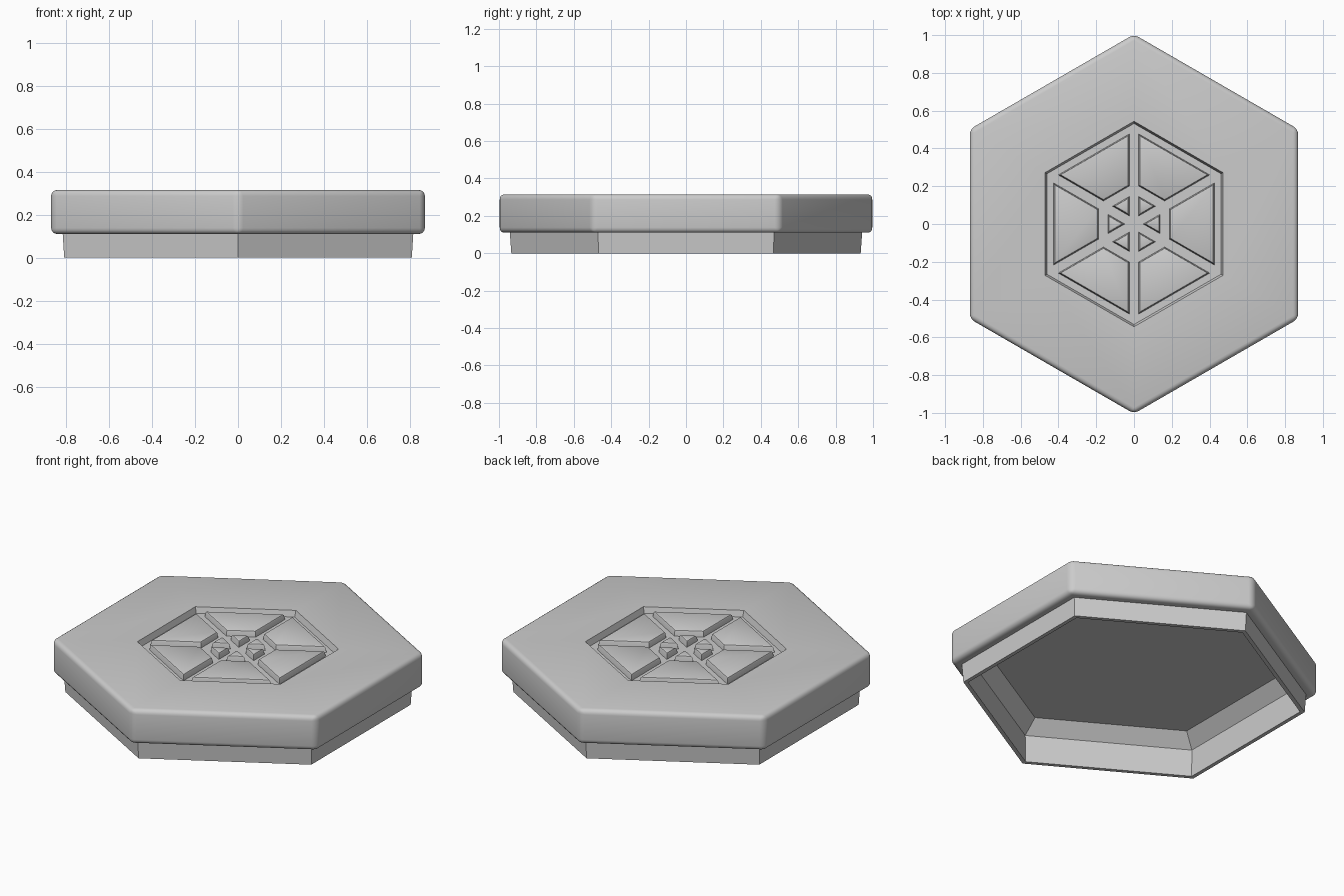
import bpy, bmesh, math
from mathutils import Matrix, Vector

cube = bpy.data.objects.get("Cube")
if cube:
    bpy.data.objects.remove(cube, do_unlink=True)

GREY = (0.6, 0.6, 0.6, 1.0)
grey = bpy.data.materials.new("plain grey")
grey.use_nodes = True
grey.diffuse_color = GREY
grey.node_tree.nodes["Principled BSDF"].inputs["Base Color"].default_value = GREY

TOP, FLOOR = 0.315, 0.28      # lid surface and floor of the sunken emblem
SPOKE = 0.024                 # half width of the grooves between emblem pieces
TAN30 = math.tan(math.radians(30))


def finish(bm, name):
    bmesh.ops.recalc_face_normals(bm, faces=bm.faces)
    mesh = bpy.data.meshes.new(name)
    bm.to_mesh(mesh)
    bm.free()
    mesh.materials.append(grey)
    obj = bpy.data.objects.new(name, mesh)
    bpy.context.collection.objects.link(obj)
    bpy.ops.object.select_all(action='DESELECT')
    obj.select_set(True)
    bpy.context.view_layer.objects.active = obj
    bpy.ops.object.shade_smooth_by_angle(angle=math.radians(32))
    return obj


def loft(bm, rings):
    """Skin a stack of equal point loops and close both ends."""
    loops = [[bm.verts.new(p) for p in ring] for ring in rings]
    for a, b in zip(loops, loops[1:]):
        for i in range(len(a)):
            j = (i + 1) % len(a)
            bm.faces.new((a[i], a[j], b[j], b[i]))
    bm.faces.new(loops[0])
    bm.faces.new(loops[-1])
    return loops


def hexagon(radius, z):
    return [Vector((radius * math.cos(a), radius * math.sin(a), z))
            for a in (math.radians(30 + 60 * k) for k in range(6))]


# Lid: sunken emblem, wide rim, fitted skirt and hollow underside in one shell
profile = [(0.532, FLOOR), (0.544, TOP), (1.004, TOP), (1.004, 0.11),
           (0.942, 0.11), (0.934, 0), (0.908, 0), (0.912, 0.165), (0.83, 0.24)]
bm = bmesh.new()
loops = loft(bm, [hexagon(r, z) for r, z in profile])
rim = set(loops[2] + loops[3])
bmesh.ops.bevel(bm, geom=[e for e in bm.edges if set(e.verts) <= rim],
                offset=0.028, segments=4, profile=0.5, affect='EDGES')
finish(bm, "lid")


def wedge(inner, outer, shrink, z):
    """Slice of a hexagon sector between two distances from the middle."""
    gap = (SPOKE + shrink) / math.cos(math.radians(30))
    inner, outer = max(inner + shrink, gap / TAN30 + 0.001), outer - shrink
    low, high = inner * TAN30 - gap, outer * TAN30 - gap
    return [Vector(p) for p in ((inner, -low, z), (outer, -high, z),
                                (outer, high, z), (inner, low, z))]


# Emblem pieces: six outer panels and six small inner triangles
for name, inner, outer in (("emblem_panels", 0.186, 0.426),
                           ("emblem_triangles", 0, 0.139)):
    bm = bmesh.new()
    for k in range(6):
        turn = Matrix.Rotation(math.radians(60 * k), 3, 'Z')
        rings = [wedge(inner, outer, s, z) for s, z in
                 ((0, FLOOR - 0.005), (0.004, TOP - 0.009),
                  (0.007, TOP - 0.003), (0.013, TOP))]
        loft(bm, [[turn @ p for p in ring] for ring in rings])
    finish(bm, name)
